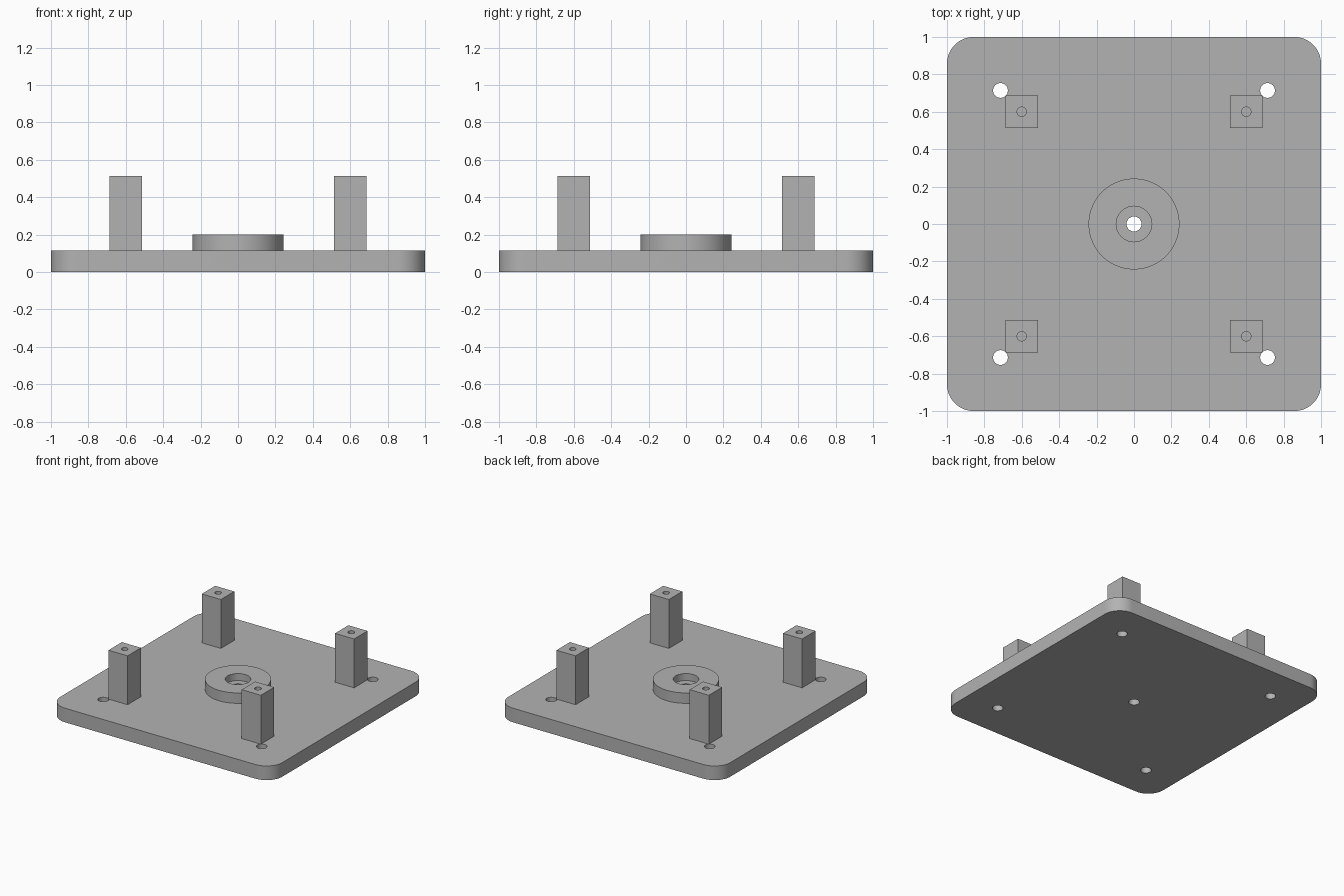
import bpy, math

cube = bpy.data.objects.get("Cube")
if cube:
    bpy.data.objects.remove(cube, do_unlink=True)

PLATE_TOP, HUB_TOP, POST_TOP = 0.115, 0.2, 0.513
POST_POS, POST_SIZE, HOLE_POS = 0.6, 0.172, 0.714
CORNERS = [(sx, sy) for sx in (-1, 1) for sy in (-1, 1)]

grey = bpy.data.materials.new("plain_grey")
grey.use_nodes = True
grey.diffuse_color = (0.45, 0.45, 0.45, 1)
grey.node_tree.nodes["Principled BSDF"].inputs["Base Color"].default_value = grey.diffuse_color


def finish(obj, name):
    obj.name = obj.data.name = name
    obj.data.materials.append(grey)
    return obj


def cylinder(name, x, y, z0, z1, radius, sides=48):
    bpy.ops.mesh.primitive_cylinder_add(vertices=sides, radius=radius, depth=z1 - z0,
                                        location=(x, y, (z0 + z1) / 2))
    return finish(bpy.context.object, name)


def box(name, x, y, z0, z1, width):
    bpy.ops.mesh.primitive_cube_add(size=1, location=(x, y, (z0 + z1) / 2))
    obj = bpy.context.object
    obj.scale = (width, width, z1 - z0)
    bpy.ops.object.transform_apply(location=False, rotation=False, scale=True)
    return finish(obj, name)


def activate(obj):
    bpy.ops.object.select_all(action="DESELECT")
    obj.select_set(True)
    bpy.context.view_layer.objects.active = obj


def drill(obj, x, y, z0, z1, radius):
    cutter = cylinder("drill", x, y, z0, z1, radius)
    cutter.hide_render = True
    activate(obj)
    mod = obj.modifiers.new("hole", "BOOLEAN")
    mod.operation, mod.solver, mod.object = "DIFFERENCE", "EXACT", cutter
    bpy.ops.object.modifier_apply(modifier=mod.name)
    bpy.data.objects.remove(cutter, do_unlink=True)


def smooth(obj):
    activate(obj)
    bpy.ops.object.shade_smooth_by_angle(angle=math.radians(30))


# Base plate with rounded vertical corners
plate = box("base_plate", 0, 0, 0, PLATE_TOP, 2)
weights = plate.data.attributes.new("bevel_weight_edge", "FLOAT", "EDGE")
for edge in plate.data.edges:
    a, b = (plate.data.vertices[i].co for i in edge.vertices)
    weights.data[edge.index].value = float(abs(a.z - b.z) > 0.01)
activate(plate)
bevel = plate.modifiers.new("round_corners", "BEVEL")
bevel.limit_method, bevel.width, bevel.segments = "WEIGHT", 0.143, 16
bpy.ops.object.modifier_apply(modifier=bevel.name)

# Mounting holes and centre hole through the plate
for sx, sy in CORNERS:
    drill(plate, sx * HOLE_POS, sy * HOLE_POS, -0.1, 0.3, 0.0395)
drill(plate, 0, 0, -0.1, 0.3, 0.04)
smooth(plate)

# Centre hub with a counterbored hole
hub = cylinder("centre_hub", 0, 0, PLATE_TOP, HUB_TOP, 0.243, 96)
drill(hub, 0, 0, 0, 0.4, 0.04)
drill(hub, 0, 0, HUB_TOP - 0.057, 0.4, 0.095)
smooth(hub)

# Four square posts with screw holes in their tops
for sx, sy in CORNERS:
    name = f"{'back' if sy > 0 else 'front'}_{'left' if sx > 0 else 'right'}_post"
    post = box(name, sx * POST_POS, sy * POST_POS, PLATE_TOP, POST_TOP, POST_SIZE)
    drill(post, sx * POST_POS, sy * POST_POS, POST_TOP - 0.2, POST_TOP + 0.1, 0.025)
    smooth(post)
